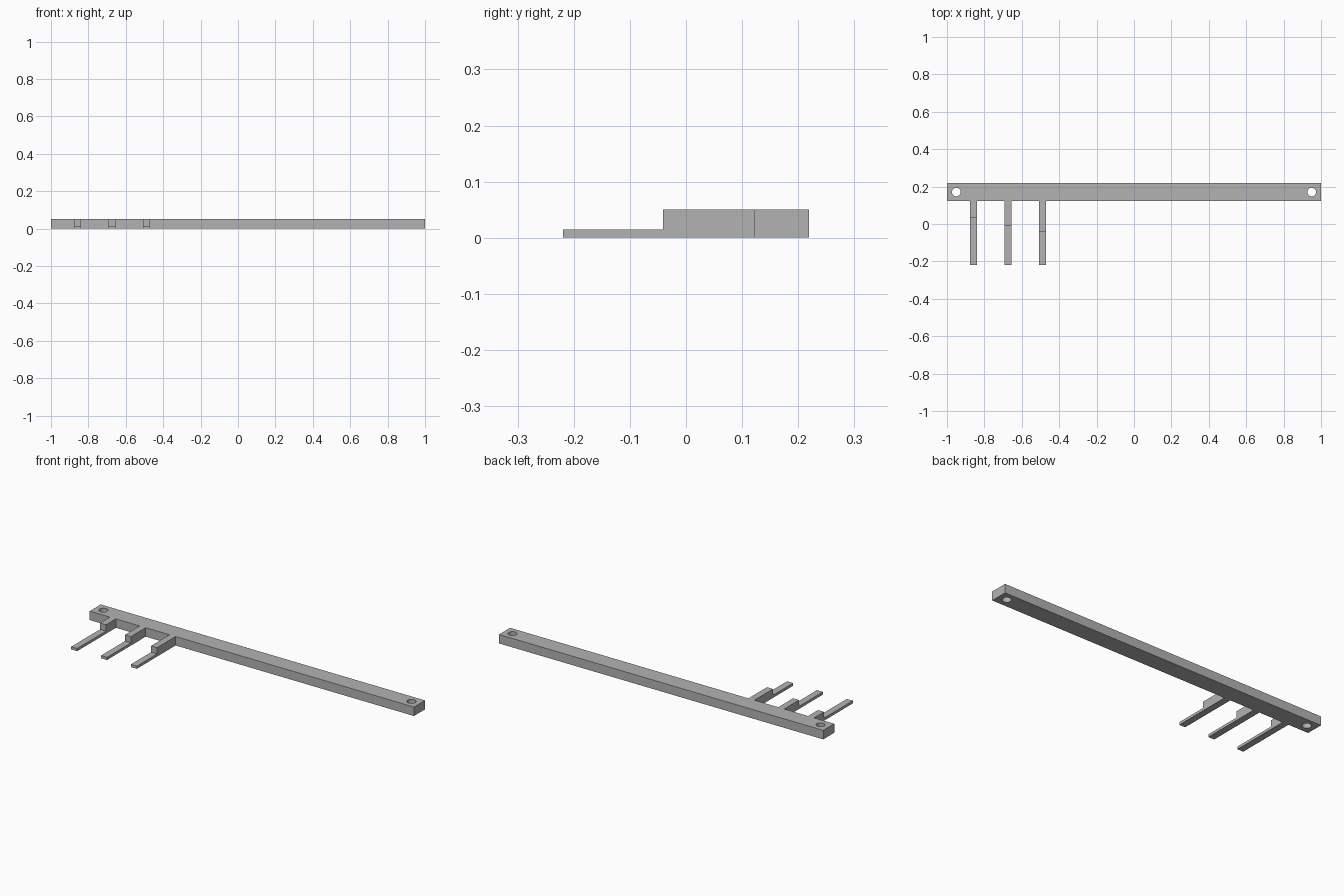
import bpy
import bmesh
from mathutils import Matrix, Vector

if "Cube" in bpy.data.objects:
    bpy.data.objects.remove(bpy.data.objects["Cube"], do_unlink=True)

GREY = (0.45, 0.45, 0.45, 1.0)
grey = bpy.data.materials.new("plain grey")
grey.use_nodes = True
grey.diffuse_color = GREY
grey.node_tree.nodes["Principled BSDF"].inputs["Base Color"].default_value = GREY

HEIGHT = 0.05
BACK, BAR_FRONT, TIP = 0.219, 0.122, -0.219


def add_object(name, bm):
    bmesh.ops.recalc_face_normals(bm, faces=bm.faces)
    mesh = bpy.data.meshes.new(name)
    bm.to_mesh(mesh)
    bm.free()
    mesh.materials.append(grey)
    obj = bpy.data.objects.new(name, mesh)
    bpy.context.collection.objects.link(obj)
    return obj


def extruded(name, points, direction):
    """Closed solid from a flat outline pushed along a direction."""
    bm = bmesh.new()
    face = bm.faces.new([bm.verts.new(p) for p in points])
    result = bmesh.ops.extrude_face_region(bm, geom=[face])
    moved = [v for v in result["geom"] if isinstance(v, bmesh.types.BMVert)]
    bmesh.ops.translate(bm, verts=moved, vec=Vector(direction))
    return add_object(name, bm)


# Long bar
bar = extruded("bar", [(-1, BAR_FRONT, 0), (1, BAR_FRONT, 0), (1, BACK, 0), (-1, BACK, 0)],
               (0, 0, HEIGHT))

# Round mounting holes through both ends
bm = bmesh.new()
for x in (-0.95, 0.95):
    bmesh.ops.create_cone(bm, cap_ends=True, segments=32, radius1=0.023, radius2=0.023,
                          depth=0.2, matrix=Matrix.Translation((x, 0.171, HEIGHT / 2)))
cutter = add_object("hole_cutter", bm)
cutter.hide_render = True
drill = bar.modifiers.new("holes", 'BOOLEAN')
drill.operation = 'DIFFERENCE'
drill.solver = 'EXACT'
drill.object = cutter
bpy.context.view_layer.objects.active = bar
bpy.ops.object.modifier_apply(modifier=drill.name)
bpy.data.objects.remove(cutter, do_unlink=True)

# Stepped prongs: a full-height shoulder, then a thin tongue of equal reach
PRONG_WIDTH, TONGUE = 0.037, 0.015
prongs = {"outer_prong": (-0.857, 0.035), "middle_prong": (-0.673, -0.008),
          "inner_prong": (-0.489, -0.041)}
for name, (x, step) in prongs.items():
    profile = [(BAR_FRONT, 0), (TIP, 0), (TIP, TONGUE), (step, TONGUE),
               (step, HEIGHT), (BAR_FRONT, HEIGHT)]
    extruded(name, [(x - PRONG_WIDTH / 2, y, z) for y, z in profile], (PRONG_WIDTH, 0, 0))
